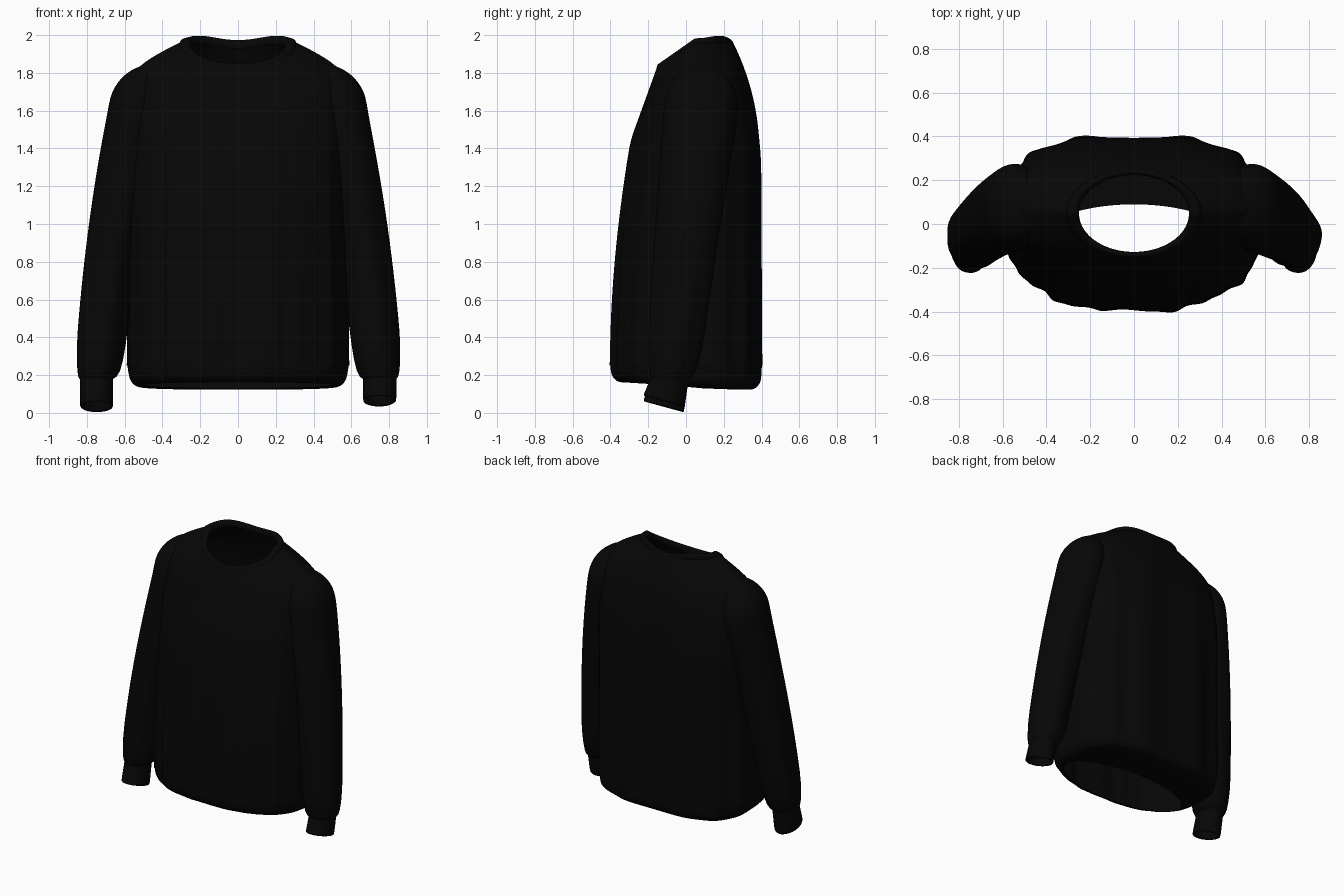
import bpy, bmesh
from math import sin, cos, pi, copysign

cube = bpy.data.objects.get("Cube")
if cube:
    bpy.data.objects.remove(cube)

black = bpy.data.materials.new("black_cotton")
black.use_nodes = True
COLOR = (0.002, 0.002, 0.002, 1)
black.diffuse_color = COLOR
shader = black.node_tree.nodes["Principled BSDF"]
shader.inputs["Base Color"].default_value = COLOR
shader.inputs["Roughness"].default_value = 0.9


def steps(start, end, count):
    """Evenly spaced values, both ends included."""
    return [start + (end - start) * i / count for i in range(count + 1)]


def power(value, exponent):
    return copysign(abs(value) ** exponent, value)


def loft(name, rings, sides):
    """Skin a stack of rings, ordered from bottom to top on the outside."""
    bm = bmesh.new()
    loops = []
    for ring in rings:
        angles = steps(0, 2 * pi, sides)[:-1]
        loops.append([bm.verts.new(ring(angle)) for angle in angles])
    for low, high in zip(loops, loops[1:]):
        for i in range(sides):
            j = (i + 1) % sides
            bm.faces.new((low[i], low[j], high[j], high[i]))
    mesh = bpy.data.meshes.new(name)
    bm.to_mesh(mesh)
    bm.free()
    mesh.materials.append(black)
    mesh.polygons.foreach_set("use_smooth", [True] * len(mesh.polygons))
    obj = bpy.data.objects.new(name, mesh)
    bpy.context.collection.objects.link(obj)
    smooth = obj.modifiers.new("Smooth", "SUBSURF")
    smooth.levels = smooth.render_levels = 1


def body_ring(width, front, back, z_side, z_front, z_back,
              square_front=2, square_back=2, fold=0, bump=0):
    """Oval section with its own front, side and back heights, and vertical folds."""
    middle, depth = (front + back) / 2, (back - front) / 2

    def point(angle):
        rear = sin(angle) > 0
        square = square_back if rear else square_front
        x, y = (power(f(angle), 2 / square) for f in (cos, sin))
        if rear:
            waves = -cos(12 * angle)
        else:
            waves = (sin(17 * angle) + sin(29 * angle + 2) + sin(9 * angle + 1)) / 2
        scale = 1 + fold * waves * abs(y)
        z = z_side + ((z_back if rear else z_front) - z_side) * abs(y)
        if rear:
            z += bump * sin(2 * angle) ** 2
        return x * width * scale, middle + y * depth * scale, z
    return point


# Torso: straight gathered panel, then shoulders sloping up to the neck seam
torso = []
for t in steps(0, 1, 6):
    z = 0.25 + 1.1 * t
    torso.append(body_ring(0.59 - 0.01 * t, -0.4 + 0.09 * t * t, 0.4,
                           z, z, z, 2.4, 3, 0.035 - 0.02 * t))
for turn in steps(0.1, 1.5, 10):
    rise = sin(turn)
    slope = sin(min(pi / 2, 4 * (1 - rise)))
    torso.append(body_ring(0.29 + 0.29 * slope,
                           -0.31 + 0.16 * rise, 0.39 - 0.14 * rise ** 2,
                           1.4 + 0.57 * rise, 1.4 + 0.44 * rise, 1.4 + 0.56 * rise,
                           2.4 - 0.4 * rise, 3 - rise, 0.015 * (1 - rise)))
loft("torso", torso, 96)

# Waistband: rounded lower edge, with its back turned inward
waistband = [body_ring(0.5, -0.35, 0.09, 0.15, 0.17, 0.13)]
for turn in steps(-pi / 2, 0, 4):
    out, z = 0.06 * cos(turn), 0.21 + 0.07 * sin(turn)
    waistband.append(body_ring(0.52 + out, -0.34 - out, 0.34 + out,
                               z, z + 0.02, z - 0.02, 2.4, 3, out / 3))
waistband.append(body_ring(0.59, -0.4, 0.4, 0.27, 0.27, 0.27, 2.4, 3, 0.03))
loft("waistband", waistband, 96)

# Collar: band rolled over the neck edge
collar = []
for turn in steps(-0.3, pi + 0.6, 8):
    out, up = 0.03 * cos(turn), 0.03 * sin(turn)
    collar.append(body_ring(0.28 + out, -0.142 - out / 2, 0.238 + out / 2,
                            1.955 + up, 1.82 + up, 1.945 + up, bump=0.02))
loft("collar", collar, 96)


def arm_ring(x, y, z, radius_x, radius_y, fold=0, tilt=0):
    """Oval arm section with spiralling creases; tilt raises its front edge."""
    def point(angle):
        creases = sin(5 * angle + 3 * z) + sin(8 * angle - 2 * z) / 2
        scale = 1 + fold * creases
        across, along = radius_x * cos(angle) * scale, radius_y * sin(angle) * scale
        return x + across, y + along, z - tilt * along
    return point


for side, label in ((1, "left"), (-1, "right")):
    # Sleeve: gathered end, bowed tube, then a cap closing into the shoulder
    sleeve = [arm_ring(side * 0.75, -0.08, 0.18, 0.09, 0.1)]
    for t in steps(0, 1, 9):
        puff = 0.88 if t == 0 else 1
        sleeve.append(arm_ring(side * (0.74 - 0.1 * t - 0.1 * t * t),
                               -0.075 + 0.155 * t, 0.2 + 1.4 * t,
                               puff * (0.13 + 0.018 * t), puff * (0.14 + 0.06 * t),
                               0.03 - 0.02 * t))
    for turn in steps(0.3, 1.5, 5):
        shrink = cos(turn)
        sleeve.append(arm_ring(side * (0.44 + 0.1 * shrink), 0.08,
                               1.6 + 0.25 * sin(turn), 0.148 * shrink, 0.2 * shrink))
    loft(label + "_sleeve", sleeve, 48)

    # Cuff: inner lining, then the slanted band leaning forward
    hem = 0.06 if side > 0 else 0.03
    cuff = [arm_ring(side * 0.745, -0.1, hem + 0.08, 0.07, 0.08),
            arm_ring(side * 0.745, -0.12, hem, 0.078, 0.1, tilt=0.28)]
    for t in steps(0, 1, 4):
        cuff.append(arm_ring(side * 0.75, -0.12 + 0.04 * t, hem + (0.21 - hem) * t,
                             0.088, 0.108 - 0.01 * t, 0.01, 0.28 * (1 - t)))
    loft(label + "_cuff", cuff, 48)
